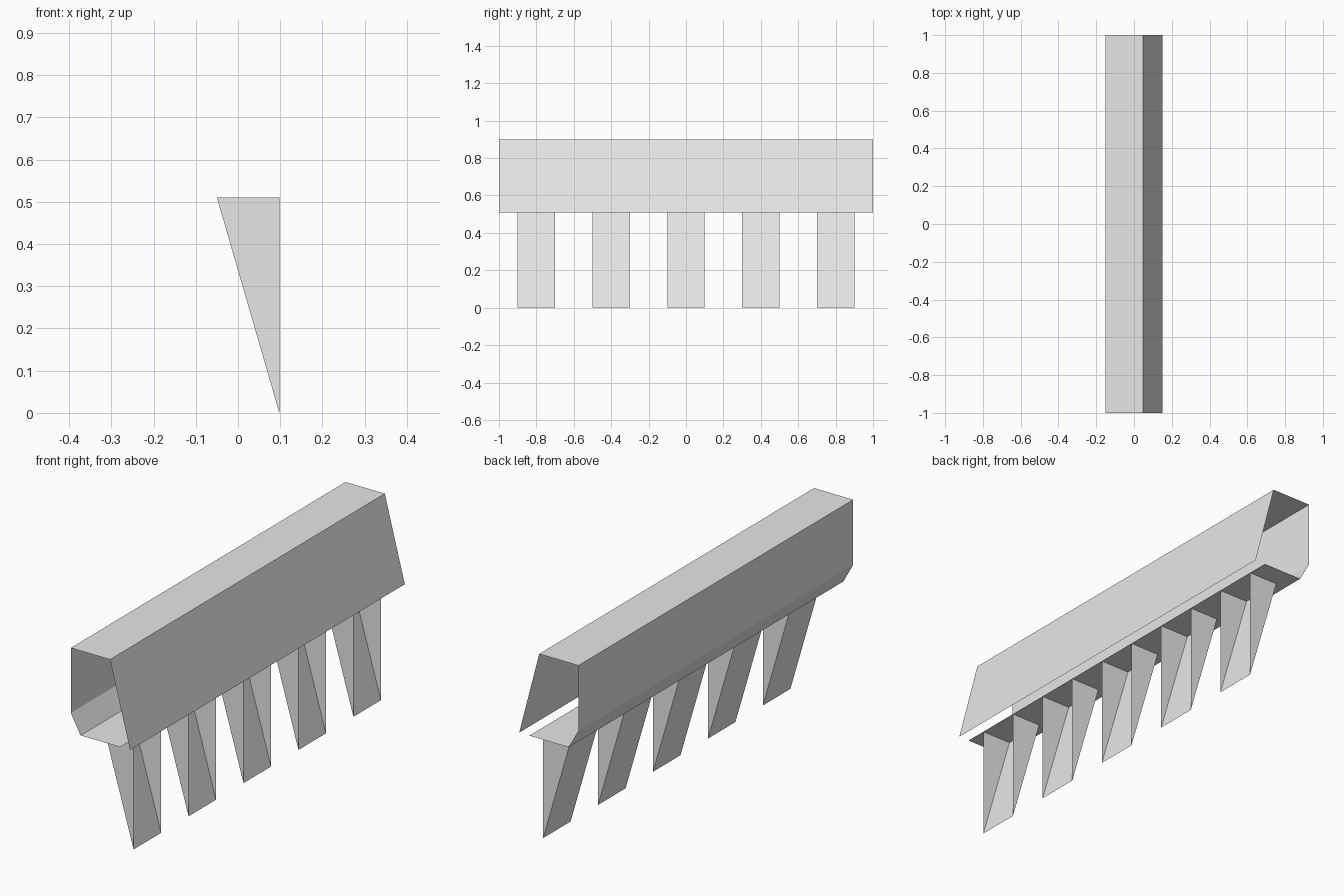
import bpy
import bmesh

if "Cube" in bpy.data.objects:
    bpy.data.objects.remove(bpy.data.objects["Cube"], do_unlink=True)

grey = bpy.data.materials.new("light_grey")
grey.use_nodes = True
colour = (0.8, 0.8, 0.8, 1)
grey.diffuse_color = colour
grey.node_tree.nodes["Principled BSDF"].inputs["Base Color"].default_value = colour

BASE = 0.51  # height of the floor and the tops of the teeth


def sweep(name, profile, y0, y1, capped=False):
    """Sweep an open x-z profile along y; optionally close both ends."""
    bm = bmesh.new()
    front = [bm.verts.new((x, y0, z)) for x, z in profile]
    back = [bm.verts.new((x, y1, z)) for x, z in profile]
    for i in range(len(profile) - 1):
        bm.faces.new((front[i], front[i + 1], back[i + 1], back[i]))
    if capped:
        bm.faces.new(front[::-1])
        bm.faces.new(back)
    mesh = bpy.data.meshes.new(name)
    bm.to_mesh(mesh)
    bm.free()
    mesh.materials.append(grey)
    obj = bpy.data.objects.new(name, mesh)
    bpy.context.collection.objects.link(obj)
    return obj


# Folded sheet housing: sloping side, top, upright side, chamfer, floor
sweep("housing", [(0.15, BASE), (0.048, 0.9), (-0.152, 0.9),
                  (-0.152, 0.6), (-0.102, BASE), (0.098, BASE)], -1, 1)

# Five hollow wedge teeth, open on their upright side and at the top
for i in range(5):
    y = (i - 2) * 0.4
    bm_profile = [(-0.05, BASE), (0.098, 0), (0.098, BASE)]
    tooth = sweep(f"tooth_{i + 1}", bm_profile, y - 0.1, y + 0.1, capped=True)
    bm = bmesh.new()
    bm.from_mesh(tooth.data)
    upright = [f for f in bm.faces if all(v.co.x > 0.09 for v in f.verts)]
    bmesh.ops.delete(bm, geom=upright, context="FACES")
    bm.to_mesh(tooth.data)
    bm.free()
